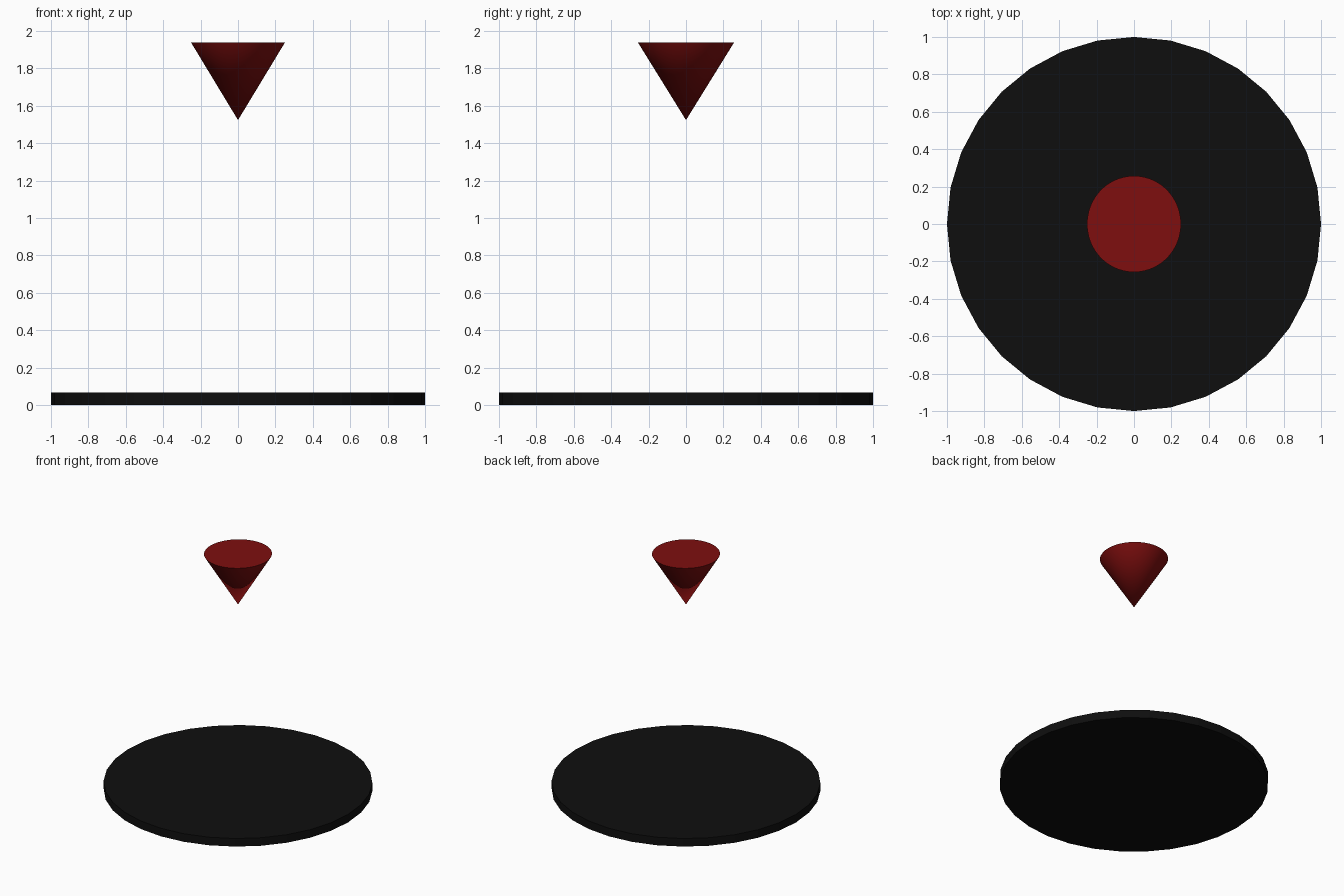
import bpy
import math

if "Cube" in bpy.data.objects:
    bpy.data.objects.remove(bpy.data.objects["Cube"])


def material(name, color):
    mat = bpy.data.materials.new(name)
    mat.diffuse_color = (*color, 1.0)
    mat.use_nodes = True
    mat.node_tree.nodes["Principled BSDF"].inputs["Base Color"].default_value = mat.diffuse_color
    return mat


def finish(name, mat):
    obj = bpy.context.object
    obj.name = name
    obj.data.materials.append(mat)
    return obj


black = material("black", (0.0045, 0.0045, 0.0045))
red = material("dark red", (0.21, 0.0045, 0.0045))

# Flat 32-sided base disc
BASE_HEIGHT = 0.066
bpy.ops.mesh.primitive_cylinder_add(
    vertices=32, radius=1.0, depth=BASE_HEIGHT, location=(0, 0, BASE_HEIGHT / 2))
finish("base_disc", black)

# Floating cone pointing down, closed on top, slightly wider in y
TIP_Z, RIM_Z = 1.523, 1.938
bpy.ops.mesh.primitive_cone_add(
    vertices=128, radius1=0.0, radius2=1.0, depth=RIM_Z - TIP_Z,
    location=(0, 0, (TIP_Z + RIM_Z) / 2))
cone = finish("pointer_cone", red)
cone.scale = (0.251, 0.257, 1.0)
bpy.ops.object.transform_apply(location=False, rotation=False, scale=True)
bpy.ops.object.shade_smooth_by_angle(angle=math.radians(30))
